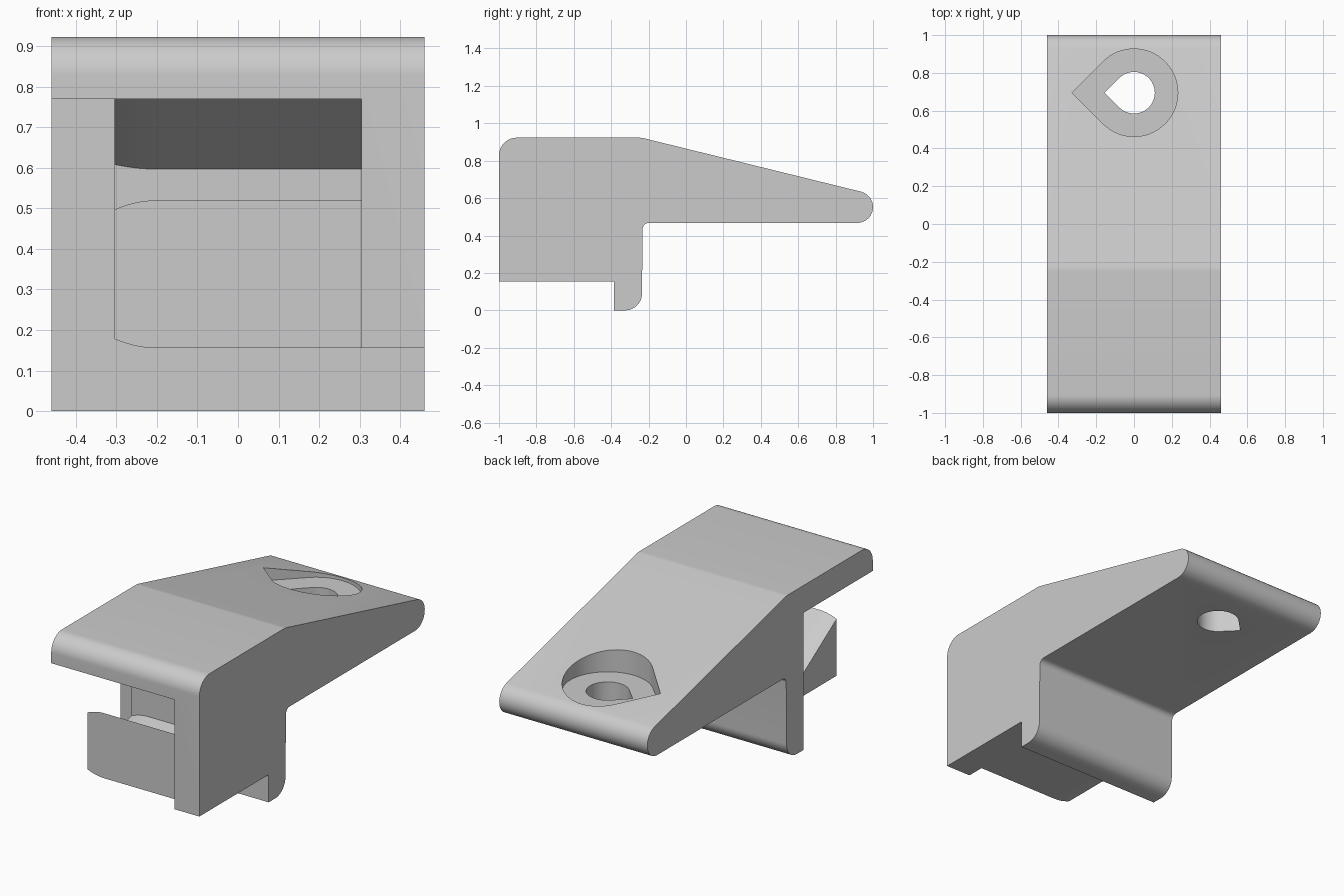
import bpy, bmesh, math
from mathutils import Vector

cube = bpy.data.objects.get("Cube")
if cube:
    bpy.data.objects.remove(cube, do_unlink=True)

grey = bpy.data.materials.new("plain_grey")
grey.use_nodes = True
colour = (0.6, 0.6, 0.6, 1)
grey.diffuse_color = colour
grey.node_tree.nodes["Principled BSDF"].inputs["Base Color"].default_value = colour


def arc(cx, cy, r, start, end, steps=14):
    angles = [math.radians(start + (end - start) * i / steps) for i in range(steps + 1)]
    return [(cx + r * math.cos(a), cy + r * math.sin(a)) for a in angles]


def loft(name, rings):
    """Skin equal-length closed rings and cap both ends."""
    bm = bmesh.new()
    loops = [[bm.verts.new(p) for p in ring] for ring in rings]
    n = len(loops[0])
    for a, b in zip(loops, loops[1:]):
        for i in range(n):
            j = (i + 1) % n
            bm.faces.new((a[i], a[j], b[j], b[i]))
    bm.faces.new(loops[0])
    bm.faces.new(loops[-1])
    bmesh.ops.recalc_face_normals(bm, faces=bm.faces)
    mesh = bpy.data.meshes.new(name)
    bm.to_mesh(mesh)
    bm.free()
    mesh.materials.append(grey)
    obj = bpy.data.objects.new(name, mesh)
    bpy.context.collection.objects.link(obj)
    return obj


def side_ring(x, profile):
    return [(x, y, z) for y, z in profile]


def cut(target, cutter):
    mod = target.modifiers.new(cutter.name, "BOOLEAN")
    mod.operation = "DIFFERENCE"
    mod.solver = "EXACT"
    mod.object = cutter
    bpy.context.view_layer.objects.active = target
    bpy.ops.object.modifier_apply(modifier=mod.name)
    bpy.data.objects.remove(cutter, do_unlink=True)


def smooth(obj):
    bpy.ops.object.select_all(action="DESELECT")
    obj.select_set(True)
    bpy.context.view_layer.objects.active = obj
    bpy.ops.object.shade_smooth_by_angle(angle=math.radians(13))


# Bracket body: side profile extruded across the width
HALF = 0.46
WALL = 0.305
profile = [(-1, 0.155), (-0.385, 0.155), (-0.385, 0)]
profile += arc(-0.325, 0.09, 0.09, -90, 0)
profile += arc(-0.2, 0.435, 0.032, 180, 90, 6)
profile += arc(0.915, 0.552, 0.085, -90, 76)
profile += arc(-0.25, 0.823, 0.1, 76, 90, 4)
profile += arc(-0.905, 0.828, 0.095, 90, 180)
body = loft("bracket_body", [side_ring(x, profile) for x in (-HALF, HALF)])

# Open recess under the roof, leaving one side wall
recess = [(-1.2, -0.2), (-0.385, -0.2), (-0.385, 0.77), (-1.2, 0.77)]
cut(body, loft("recess", [side_ring(x, recess) for x in (-0.6, WALL)]))

# Teardrop screw hole with counterbore
for name, r, low, high in (("counterbore", 0.232, 0.62, 1.2), ("screw_hole", 0.11, 0.3, 1.2)):
    drop = [(-r * math.sqrt(2), 0.695)] + arc(0, 0.695, r, -135, 135, 48)
    cut(body, loft(name, [[(x, y, z) for x, y in drop] for z in (low, high)]))
smooth(body)


# Hook block with slanted slot, flared at its open end
def hook_profile(f):
    return [(-0.9, 0.155 + f), (-0.9, 0.52 - f), (-0.6, 0.325 - f), (-0.51, 0.352 - f),
            (-0.51, 0.597 + f / 2), (-0.78, 0.77), (-0.78, 0.78), (-0.36, 0.78),
            (-0.36, 0.155 + f)]


rings = []
for i in range(9):
    t = i / 8
    rings.append(side_ring(-WALL + 0.105 * t, hook_profile(0.023 * (1 - t) ** 2)))
rings.append(side_ring(WALL + 0.01, hook_profile(0)))
hook = loft("hook_block", rings)
smooth(hook)
